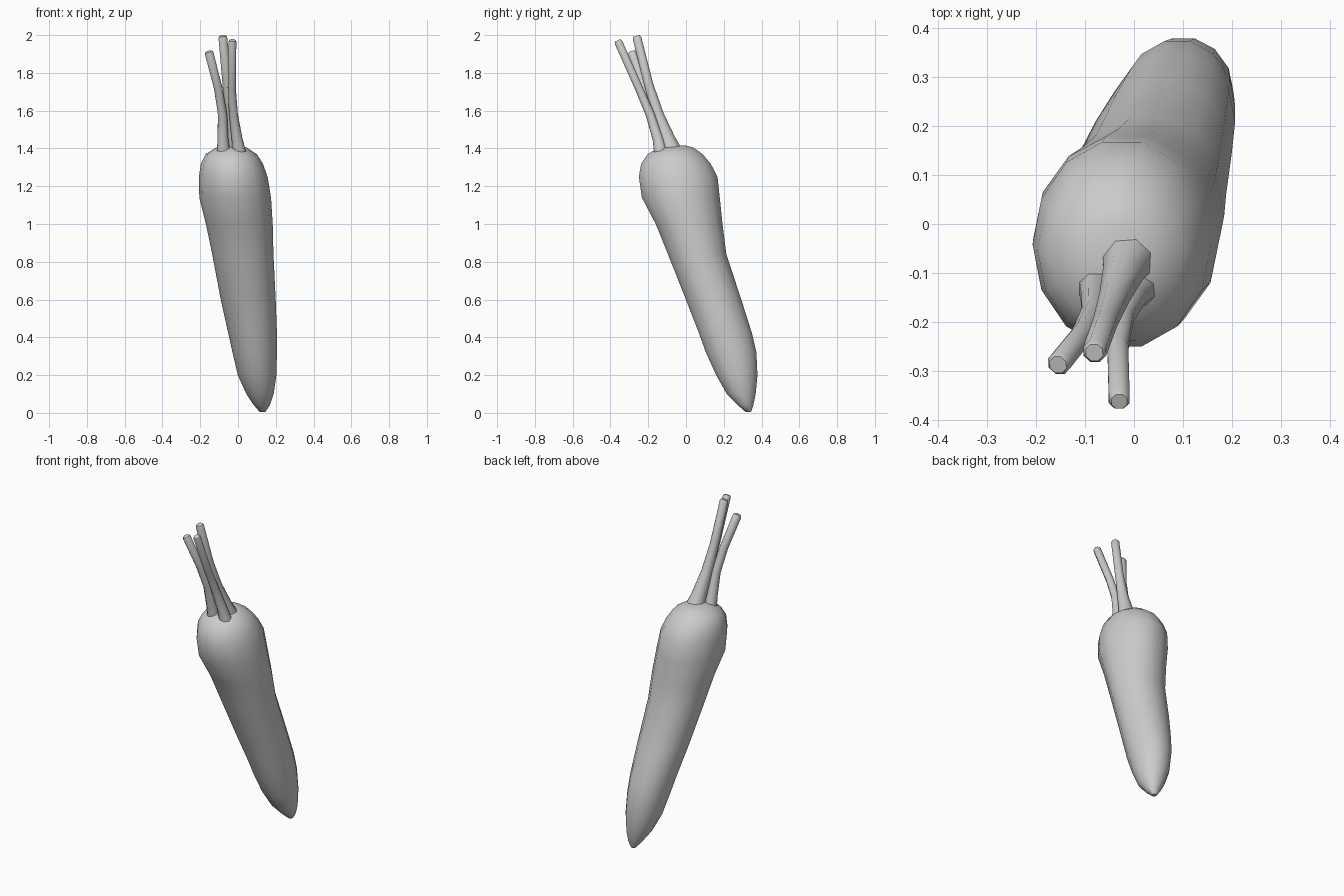
import bpy, bmesh, math
from mathutils import Vector


def loft(name, rings, angle):
    """Skin a list of vertex rings, closing both ends."""
    bm = bmesh.new()
    loops = [[bm.verts.new(p) for p in r] for r in rings]
    n = len(loops[0])
    for a, b in zip(loops, loops[1:]):
        for i in range(n):
            j = (i + 1) % n
            bm.faces.new((a[i], a[j], b[j], b[i]))
    bm.faces.new(loops[0][::-1])
    bm.faces.new(loops[-1])
    bmesh.ops.recalc_face_normals(bm, faces=bm.faces)
    me = bpy.data.meshes.new(name)
    bm.to_mesh(me)
    bm.free()
    ob = bpy.data.objects.new(name, me)
    bpy.context.collection.objects.link(ob)
    bpy.ops.object.select_all(action='DESELECT')
    ob.select_set(True)
    bpy.context.view_layer.objects.active = ob
    bpy.ops.object.shade_smooth_by_angle(angle=math.radians(angle))
    return ob


# Leaning tapered root: z, x min, x max, y min, y max of each cross-section
sections = [
    (0.005, 0.115, 0.145, 0.315, 0.345),
    (0.04, 0.085, 0.168, 0.275, 0.357),
    (0.10, 0.045, 0.188, 0.215, 0.370),
    (0.20, 0.000, 0.202, 0.158, 0.380),
    (0.32, -0.028, 0.205, 0.103, 0.375),
    (0.42, -0.050, 0.205, 0.067, 0.352),
    (0.60, -0.090, 0.198, -0.003, 0.295),
    (0.84, -0.135, 0.186, -0.098, 0.216),
    (1.00, -0.168, 0.182, -0.163, 0.196),
    (1.14, -0.203, 0.173, -0.237, 0.182),
    (1.25, -0.205, 0.155, -0.253, 0.170),
    (1.32, -0.195, 0.130, -0.240, 0.133),
    (1.37, -0.170, 0.098, -0.205, 0.090),
    (1.405, -0.115, 0.045, -0.145, 0.040),
    (1.415, -0.070, 0.000, -0.090, 0.000),
]
SIDES = 14
rings = []
for z, x0, x1, y0, y1 in sections:
    ring = []
    for i in range(SIDES):
        t = 2 * math.pi * i / SIDES
        ring.append(((x0 + x1) / 2 + (x1 - x0) / 2 * 1.01 * math.cos(t),
                     (y0 + y1) / 2 + (y1 - y0) / 2 * 1.01 * math.sin(t), z))
    rings.append(ring)
loft("carrot_root", rings, 60)


# Cut leaf stalks: x, y, z, radius along each path, flared at the crown
stalks = {
    "stalk_left": [(-0.075, -0.125, 1.36, 0.040), (-0.080, -0.145, 1.45, 0.031),
                   (-0.082, -0.180, 1.58, 0.026), (-0.105, -0.225, 1.72, 0.024),
                   (-0.155, -0.287, 1.912, 0.025)],
    "stalk_middle": [(-0.010, -0.065, 1.36, 0.060), (-0.022, -0.098, 1.45, 0.043),
                     (-0.040, -0.148, 1.58, 0.032), (-0.058, -0.198, 1.74, 0.026),
                     (-0.081, -0.262, 1.995, 0.025)],
    "stalk_right": [(0.010, -0.130, 1.36, 0.040), (-0.005, -0.148, 1.45, 0.031),
                    (-0.024, -0.190, 1.58, 0.025), (-0.033, -0.250, 1.72, 0.023),
                    (-0.030, -0.362, 1.972, 0.023)],
}
for name, path in stalks.items():
    pts = [Vector(p[:3]) for p in path]
    rad = [p[3] for p in path]
    # small bevel at the cut tip
    d = (pts[-1] - pts[-2]).normalized()
    pts.insert(-1, pts[-1] - d * 0.012)
    rad.insert(-1, rad[-1])
    rad[-1] *= 0.75
    rings = []
    for i, p in enumerate(pts):
        t = (pts[min(i + 1, len(pts) - 1)] - pts[max(i - 1, 0)]).normalized()
        u = Vector((0, 1, 0)).cross(t).normalized()
        v = t.cross(u)
        rings.append([p + rad[i] * (u * math.cos(a) + v * math.sin(a))
                      for a in (2 * math.pi * (k + 0.5) / 8 for k in range(8))])
    loft(name, rings, 50)
